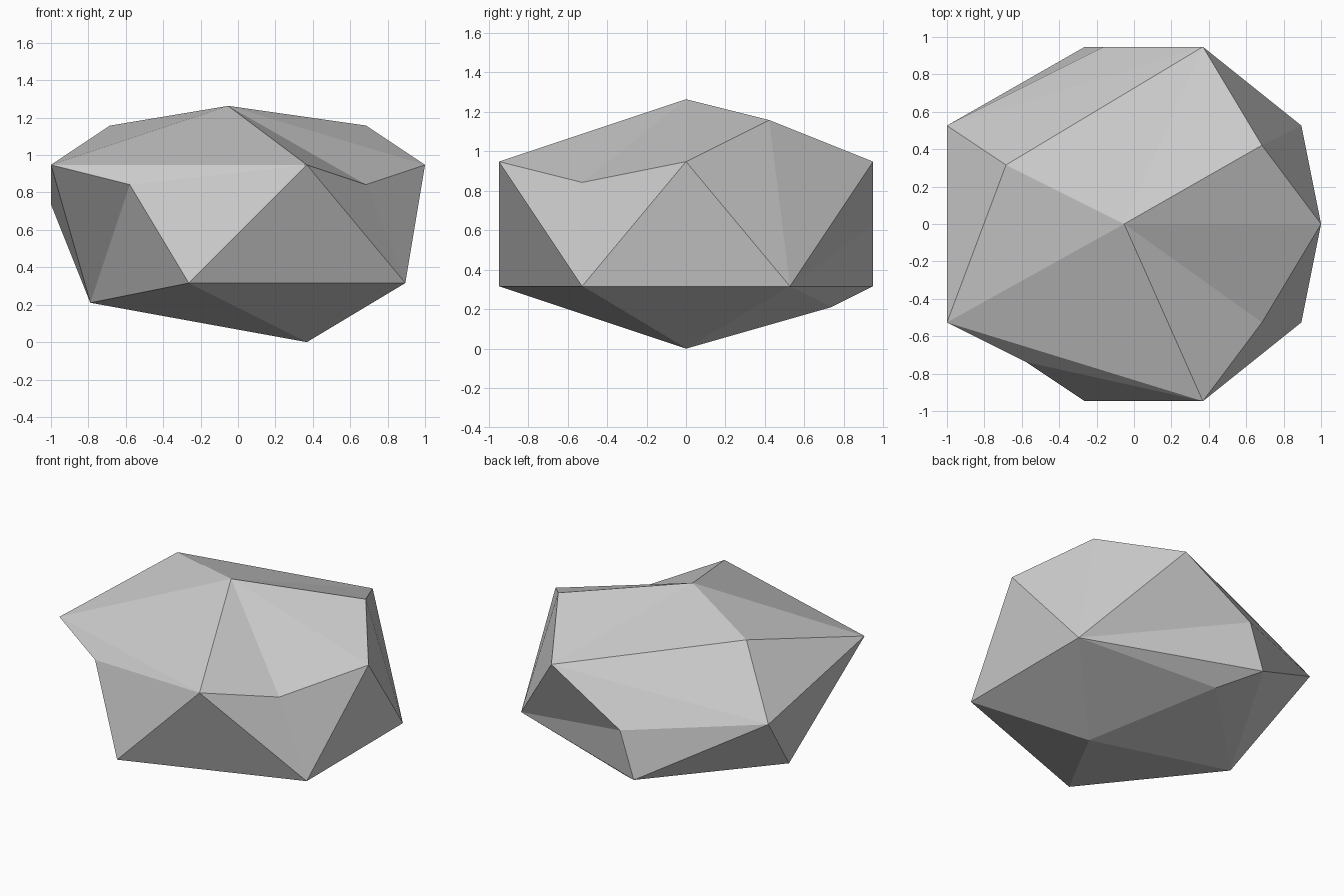
import bpy
import bmesh
from mathutils import Vector

cube = bpy.data.objects.get("Cube")
if cube:
    bpy.data.objects.remove(cube, do_unlink=True)

UNIT = 2 / 19  # lattice step the rock's corners sit on

# Main corners, in lattice steps
CORNERS = {
    "base": (3.5, 0, 0),
    "low_front_left": (8.5, -5, 3),
    "low_back_left": (8.5, 5, 3),
    "low_back": (-2.5, 9, 3),
    "low_front": (-2.5, -9, 3),
    "low_right": (-7.5, 0, 2),
    "high_front": (3.5, -9, 9),
    "high_front_right": (-9.5, -5, 9),
    "high_back_right": (-9.5, 5, 7),
    "high_back": (3.5, 9, 9),
    "high_left": (9.5, 0, 9),
    "peak": (-0.5, 0, 12),
}

# Chips: an edge between two corners is broken at a new point
CHIPS = [
    ("high_back", "high_left", (6.5, 4, 11)),
    ("high_front", "high_left", (6.5, -5, 8)),
    ("high_front_right", "low_front", (-5.5, -7, 8)),
    ("peak", "high_back_right", (-6.5, 3, 11)),
    ("high_back", "low_back", (-1.5, 9, 6)),
    ("low_back", "base", (-0.5, 7, 2)),
]


def break_edge(bm, a, b, point):
    """Split edge a-b, join the new vertex to both opposite corners, move it."""
    edge = bm.edges.get((a, b))
    opposite = [v for f in edge.link_faces for v in f.verts if v not in (a, b)]
    new = bmesh.utils.edge_split(edge, a, 0.5)[1]
    for corner in opposite:
        face = next(f for f in new.link_faces if corner in f.verts)
        bmesh.utils.face_split(face, new, corner)
    new.co = Vector(point)


# Rough ball, then pull each vertex to its corner
bm = bmesh.new()
bmesh.ops.create_icosphere(bm, subdivisions=1, radius=1)
for v in bm.verts:
    v.co = Vector((v.co.x * 11, v.co.y * 11, v.co.z * 6.7 + 6.3))
free = set(bm.verts)
named = {}
for name, point in CORNERS.items():
    vert = min(free, key=lambda v: (v.co - Vector(point)).length)
    free.remove(vert)
    named[name] = vert
for name, point in CORNERS.items():
    named[name].co = Vector(point)
for a, b, point in CHIPS:
    break_edge(bm, named[a], named[b], point)

bmesh.ops.scale(bm, vec=(UNIT, UNIT, UNIT), verts=bm.verts)
bmesh.ops.recalc_face_normals(bm, faces=bm.faces)

mesh = bpy.data.meshes.new("rock")
bm.to_mesh(mesh)
bm.free()
rock = bpy.data.objects.new("rock", mesh)
bpy.context.collection.objects.link(rock)

# Plain stone colour
stone = bpy.data.materials.new("stone_grey")
stone.use_nodes = True
grey = (0.6, 0.6, 0.6, 1)
stone.diffuse_color = grey
stone.node_tree.nodes["Principled BSDF"].inputs["Base Color"].default_value = grey
mesh.materials.append(stone)
